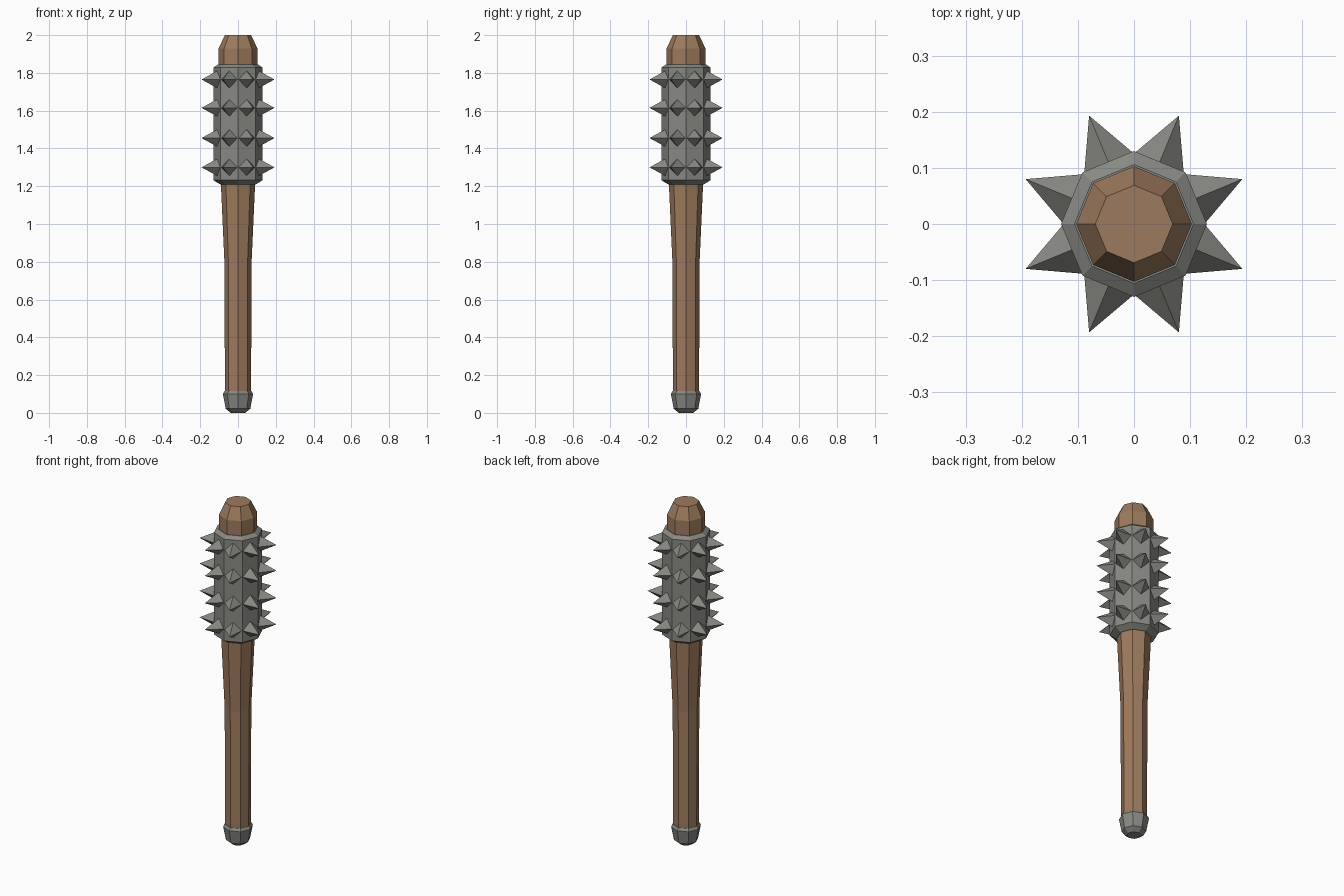
import bpy, bmesh, math
from mathutils import Vector, Matrix

if "Cube" in bpy.data.objects:
    bpy.data.objects.remove(bpy.data.objects["Cube"])

SIDES = 8


def material(name, rgb):
    m = bpy.data.materials.new(name)
    m.diffuse_color = (*rgb, 1)
    m.use_nodes = True
    m.node_tree.nodes["Principled BSDF"].inputs["Base Color"].default_value = m.diffuse_color
    return m


wood = material("brown wood", (0.34, 0.195, 0.11))
iron = material("grey iron", (0.25, 0.25, 0.23))


def finish(bm, name, mat):
    bmesh.ops.recalc_face_normals(bm, faces=bm.faces[:])
    me = bpy.data.meshes.new(name)
    bm.to_mesh(me)
    bm.free()
    me.materials.append(mat)
    ob = bpy.data.objects.new(name, me)
    bpy.context.collection.objects.link(ob)
    return ob


def turned(name, profile, mat):
    """Closed octagonal solid from (radius, height) pairs, corners on the axes."""
    bm = bmesh.new()
    rings = []
    for r, z in profile:
        angles = [2 * math.pi * i / SIDES for i in range(SIDES)]
        rings.append([bm.verts.new((r * math.cos(a), r * math.sin(a), z)) for a in angles])
    for lo, hi in zip(rings, rings[1:]):
        for i in range(SIDES):
            j = (i + 1) % SIDES
            bm.faces.new((lo[i], lo[j], hi[j], hi[i]))
    bm.faces.new(rings[0][::-1])
    bm.faces.new(rings[-1])
    return finish(bm, name, mat)


# Wooden shaft with flared, chamfered head
turned("shaft", [(0.069, 0.06), (0.072, 0.80), (0.091, 1.22),
                 (0.103, 1.80), (0.103, 1.93), (0.069, 2.0)], wood)

# Iron cap on the grip end
turned("pommel", [(0.038, 0.0), (0.065, 0.022), (0.080, 0.10), (0.071, 0.115)], iron)

# Iron sleeve around the head
turned("sleeve", [(0.095, 1.21), (0.130, 1.232), (0.130, 1.828), (0.106, 1.845)], iron)

# Diamond-based spikes, one per sleeve facet in four rows
bm = bmesh.new()
for z in (1.30, 1.455, 1.615, 1.765):
    for k in range(SIDES):
        rot = Matrix.Rotation(math.radians(22.5 + 45 * k), 3, 'Z')
        base = [(0.118, 0.047, 0), (0.118, 0, 0.046), (0.118, -0.047, 0), (0.118, 0, -0.046)]
        tip = bm.verts.new(rot @ Vector((0.209, 0, 0)) + Vector((0, 0, z)))
        ring = [bm.verts.new(rot @ Vector(p) + Vector((0, 0, z))) for p in base]
        for i in range(4):
            bm.faces.new((ring[i], ring[(i + 1) % 4], tip))
        bm.faces.new(ring[::-1])
finish(bm, "spikes", iron)
